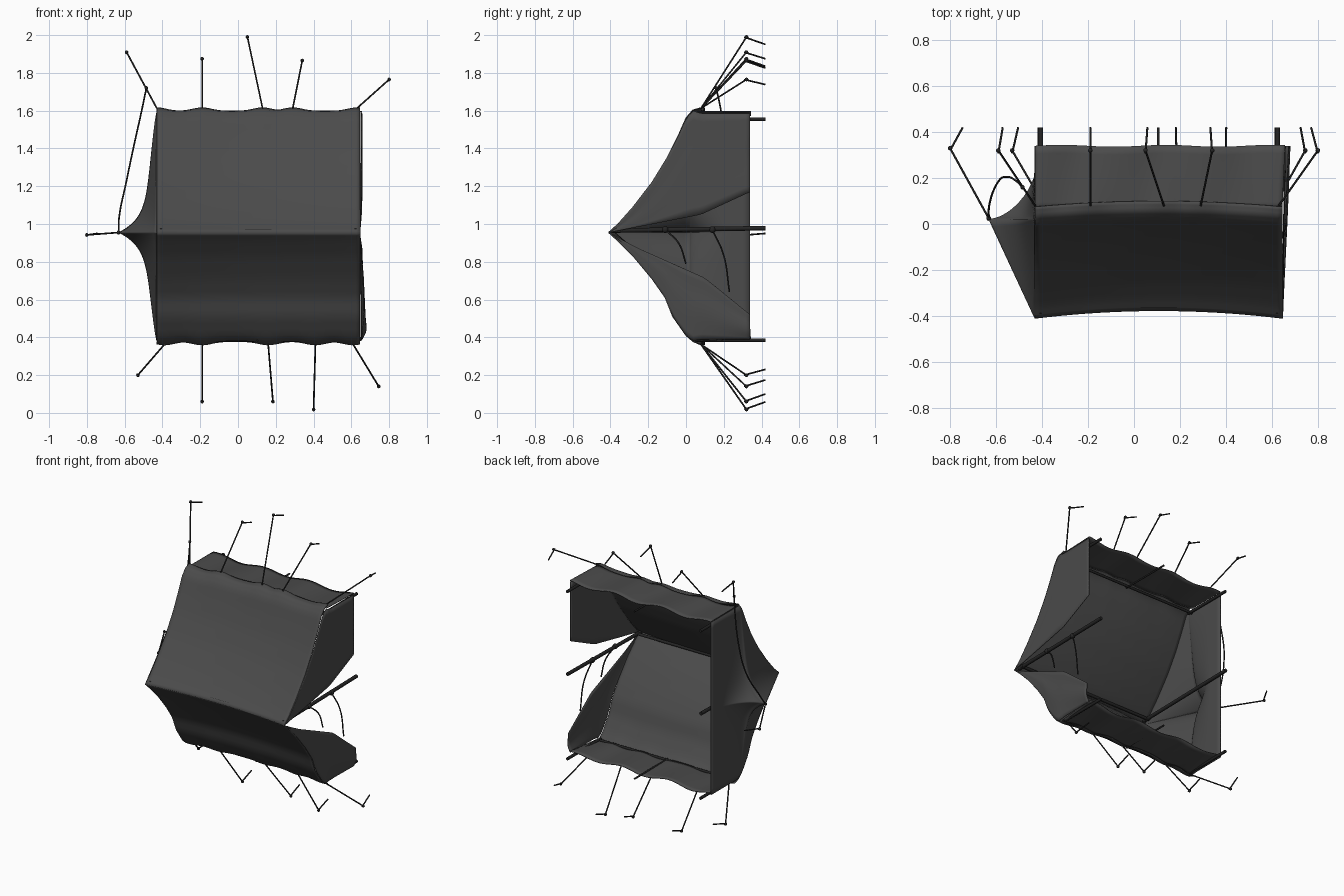
import bpy, math
from mathutils import Vector

if "Cube" in bpy.data.objects:
    bpy.data.objects.remove(bpy.data.objects["Cube"])

def material(name, v):
    m = bpy.data.materials.new(name)
    m.diffuse_color = (v, v, v, 1)
    m.use_nodes = True
    m.node_tree.nodes["Principled BSDF"].inputs["Base Color"].default_value = m.diffuse_color
    return m

FABRIC = material("charcoal_canvas", 0.07)
DARK = material("black_rope_and_poles", 0.018)
X0, X1, BASE, RIDGE = -0.43, 0.645, 0.34, 0.955

# roof profiles from ridge to eave as (y, z)
UP = [(-0.41, 0.955), (-0.36, 1.0), (-0.28, 1.09), (-0.18, 1.22), (-0.1, 1.35),
      (-0.04, 1.47), (0.0, 1.56), (0.035, 1.6), (0.075, 1.61)]
LOW = [(-0.41, 0.955), (-0.36, 0.91), (-0.28, 0.83), (-0.18, 0.71), (-0.11, 0.61),
       (-0.07, 0.51), (0.0, 0.41), (0.035, 0.38), (0.075, 0.365)]

def interp(pts, t):
    if t <= pts[0][0]:
        return pts[0][1]
    for (a, b), (c, d) in zip(pts, pts[1:]):
        if t <= c:
            return b + (d - b) * (t - a) / (c - a)
    return pts[-1][1]

def lerp(a, b, t):
    return a + (b - a) * t

def sheet(name, fn, nu, nv):
    """Thin cloth panel from a function of u, v in 0..1."""
    verts = [fn(i / nu, j / nv) for i in range(nu + 1) for j in range(nv + 1)]
    w = nv + 1
    faces = [(i * w + j, (i + 1) * w + j, (i + 1) * w + j + 1, i * w + j + 1)
             for i in range(nu) for j in range(nv)]
    me = bpy.data.meshes.new(name)
    me.from_pydata(verts, [], faces)
    me.materials.append(FABRIC)
    me.validate()
    ob = bpy.data.objects.new(name, me)
    bpy.context.collection.objects.link(ob)
    mod = ob.modifiers.new("thickness", 'SOLIDIFY')
    mod.thickness = 0.005
    mod.offset = 0
    me.shade_smooth()
    return ob

def tube(name, pts, r, smooth=False):
    cu = bpy.data.curves.new(name, 'CURVE')
    cu.dimensions = '3D'
    cu.bevel_depth = r
    cu.bevel_resolution = 2
    cu.use_fill_caps = True
    cu.resolution_u = 8
    if smooth:
        sp = cu.splines.new('BEZIER')
        sp.bezier_points.add(len(pts) - 1)
        for b, p in zip(sp.bezier_points, pts):
            b.co = p
            b.handle_left_type = b.handle_right_type = 'AUTO'
    else:
        sp = cu.splines.new('POLY')
        sp.points.add(len(pts) - 1)
        for b, p in zip(sp.points, pts):
            b.co = (*p, 1)
    cu.materials.append(DARK)
    ob = bpy.data.objects.new(name, cu)
    bpy.context.collection.objects.link(ob)
    bpy.ops.object.select_all(action='DESELECT')
    ob.select_set(True)
    bpy.context.view_layer.objects.active = ob
    bpy.ops.object.convert(target='MESH')

def knot(name, p, r):
    bpy.ops.mesh.primitive_uv_sphere_add(segments=10, ring_count=6, radius=r, location=p)
    bpy.context.object.name = name
    bpy.context.object.data.materials.append(DARK)
    bpy.ops.object.shade_smooth()

# guy lines: eave x, stake head x, stake head z
GUYS_UP = [(-0.43, -0.59, 1.91), (-0.19, -0.19, 1.875), (0.13, 0.05, 1.99),
           (0.29, 0.34, 1.865), (0.63, 0.8, 1.765)]
GUYS_LOW = [(-0.39, -0.53, 0.2), (-0.19, -0.19, 0.06), (0.16, 0.185, 0.06),
            (0.41, 0.4, 0.018), (0.61, 0.745, 0.14)]

def pull(x, guys):
    """Eave is drawn outward where guy lines attach."""
    return max(math.exp(-((x - g[0]) / 0.07) ** 2) for g in guys)

# roof slopes and side walls
for tag, prof, guys, s in (("upper", UP, GUYS_UP, 1), ("lower", LOW, GUYS_LOW, -1)):
    def roof(u, v):
        x = lerp(X0, X1, u)
        k = v * (len(prof) - 1)
        i = min(int(k), len(prof) - 2)
        y = lerp(prof[i][0], prof[i + 1][0], k - i)
        z = lerp(prof[i][1], prof[i + 1][1], k - i)
        bow = 4 * u * (1 - u)
        y += bow * (0.033 * (1 - v) + 0.014 * math.sin(math.pi * v))
        e = v ** 5
        return (x, y + 0.025 * bow * e, z + s * e * (0.018 * pull(x, guys) - 0.013))

    def wall(u, v):
        x = lerp(X0, X1 + 0.012 * v, u)
        z = prof[-1][1] - s * 0.025 + s * 0.012 * math.sin(19 * u + s) * v
        z += s * 0.012 * pull(x, guys) * (1 - v)
        return (x, lerp(0.06, BASE + 0.004 * math.sin(15 * u), v), z)
    sheet("roof_" + tag, roof, 48, 24)
    sheet("side_wall_" + tag, wall, 48, 8)

    # open end: one door flap on each side of the entrance
    gap = ([(-0.41, 0.955), (-0.2, 0.995), (0.08, 1.05), (0.34, 1.17)] if s > 0 else
           [(-0.41, 0.955), (-0.25, 0.87), (0.1, 0.715), (0.34, 0.52)])
    eave = prof[:-1] + [(0.08, prof[-1][1] - s * 0.025), (0.34, prof[-1][1] - s * 0.025)]

    def flap(u, v):
        y = lerp(-0.41, BASE, u)
        z = lerp(interp(eave, y), interp(gap, y), v)
        out = (0.012 if s > 0 else 0.012 + 0.022 * math.sin(math.pi * min(v, 0.75)))
        return (X1 + out * u + 0.004 * math.sin(9 * v + 6 * u) * v * (1 - v), y, z)
    sheet("door_flap_" + tag, flap, 30, 12)

    # eave pole and upright side poles
    ez = 1.555 if s > 0 else 0.385
    tube("eave_pole_" + tag, [(X0 + 0.01, 0.07, ez), (X1 - 0.01, 0.07, ez)], 0.009)
    for px, r in ((X0 + 0.025, 0.01), (0.105, 0.006), (X1 - 0.02, 0.01)):
        tube("side_pole_" + tag, [(px, 0.05, ez), (px, 0.42, ez)], r)

    # guy ropes and stakes
    for gx, hx, hz in guys:
        head = Vector((hx, 0.32, hz))
        start = Vector((gx, 0.08, prof[-1][1] + s * 0.003))
        d = start - head
        d.y = 0
        tube("guy_rope", [start, head], 0.0045)
        tip = head + d.normalized() * 0.04
        tip.y = 0.42
        tube("stake", [head - Vector((0, 0.012, 0)), tip], 0.0045)
        knot("stake_knot", head, 0.01)

# closed end, pulled out to a point by its own guy rope
def left_end(u, v):
    t = 2 * u - 1
    t = math.copysign(abs(t) ** 1.6, t)
    z = RIDGE + t * ((1.59 if t > 0 else RIDGE) - (RIDGE if t > 0 else 0.385))
    pts = [(abs(b - RIDGE), a) for a, b in (UP if t > 0 else LOW)]
    yr = min(interp(pts, abs(z - RIDGE)), 0.06)
    f = 0.135 * math.exp(-abs(z - RIDGE) / 0.07) + 0.065 * (1 - abs(t)) ** 0.8
    peak = max(0.02, yr + 0.02)
    if v < 0.5:
        w = v / 0.5
        y, g = lerp(yr, peak, w), w
    else:
        w = (v - 0.5) / 0.5
        y, g = lerp(peak, BASE, w ** 1.7), max(0, 1 - w / 0.75) ** 1.3
    return (X0 - f * g, y, z)
sheet("closed_end", left_end, 48, 28)

# ridge pole and the two tall uprights
tube("ridge_pole", [(X0 + 0.01, -0.355, 0.965), (X1 - 0.01, -0.355, 0.965)], 0.01)
for px in (X0 + 0.022, X1 - 0.022):
    tube("tall_pole", [(px, -0.39, 0.965), (px, 0.42, 0.978)], 0.012)

# closed end ropes
peak = Vector((-0.632, 0.025, 0.955))
tube("end_guy_rope", [peak, (-0.8, 0.33, 0.942)], 0.0045)
tube("end_stake", [(-0.8, 0.32, 0.942), (-0.745, 0.42, 0.95)], 0.0045)
knot("end_stake_knot", (-0.8, 0.33, 0.942), 0.01)
knot("end_peak_knot", peak, 0.011)
tube("end_slack_rope", [peak, (-0.63, 0.08, 1.03), (-0.59, 0.185, 1.23), (-0.55, 0.205, 1.42),
                        (-0.51, 0.185, 1.6), (-0.485, 0.16, 1.72)], 0.0045, True)
knot("end_rope_knot", (-0.485, 0.16, 1.72), 0.01)

# door tie ropes
for y0, y1, z1 in ((-0.11, 0.0, 0.79), (0.14, 0.23, 0.64)):
    tube("door_tie", [(X1 - 0.02, y0, 0.97), (X1 + 0.005, lerp(y0, y1, 0.65), lerp(0.97, z1, 0.4)),
                      (X1 + 0.012, y1, z1)], 0.0045, True)
    knot("door_tie_knot", (X1 - 0.02, y0, 0.97), 0.018)
